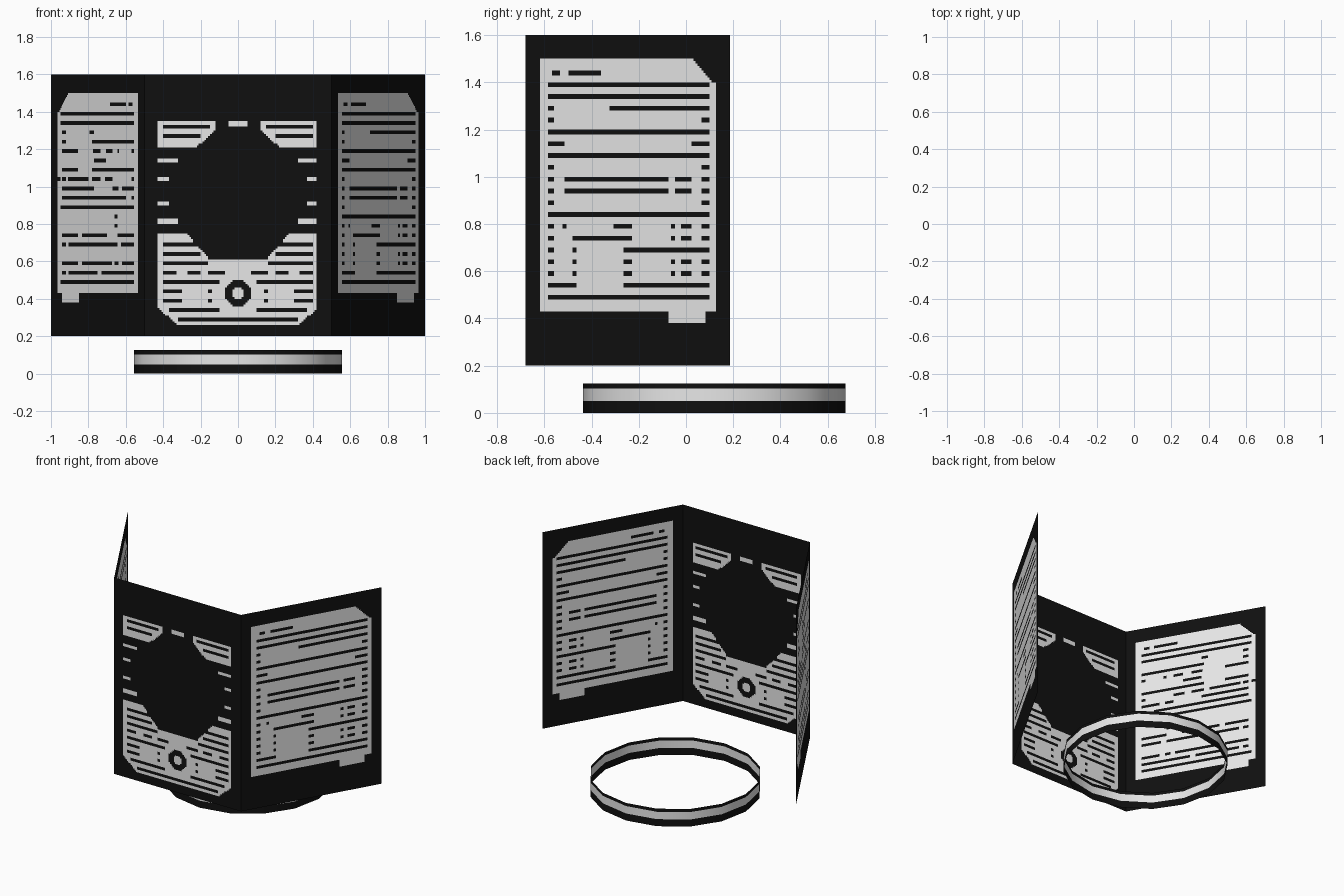
import bpy, bmesh, math
from mathutils import Vector

if "Cube" in bpy.data.objects:
    bpy.data.objects.remove(bpy.data.objects["Cube"])


def make_mat(name, v):
    m = bpy.data.materials.new(name)
    m.diffuse_color = (v, v, v, 1)
    m.use_nodes = True
    m.node_tree.nodes["Principled BSDF"].inputs["Base Color"].default_value = m.diffuse_color
    return m


MATS = [make_mat("screen black", 0.005), make_mat("display light grey", 0.8)]


def finish(bm, name):
    me = bpy.data.meshes.new(name)
    bm.to_mesh(me)
    bm.free()
    for m in MATS:
        me.materials.append(m)
    ob = bpy.data.objects.new(name, me)
    bpy.context.collection.objects.link(ob)
    return ob


def panel(name, start, end, is_light):
    """Thin upright sheet of small cells; is_light(u, z) picks each cell's colour."""
    nu, nz = 100, 140
    a, b = Vector(start), Vector(end)
    bm = bmesh.new()
    grid = [[bm.verts.new((*a.lerp(b, i / nu), 0.2 + j * 0.01)) for i in range(nu + 1)]
            for j in range(nz + 1)]
    for j in range(nz):
        for i in range(nu):
            f = bm.faces.new((grid[j][i], grid[j][i + 1], grid[j + 1][i + 1], grid[j + 1][i]))
            f.material_index = int(is_light((i + 0.5) / nu, 0.205 + j * 0.01))
    return finish(bm, name)


def inside(v, segs):
    return any(lo <= v <= hi for lo, hi in segs)


# Dark dashes of the side displays: u runs from the inner edge, rows start at the bottom
FULL = [(.108, .897)]
L, R = (.108, .142), (.858, .897)
DOT_A, DOT_B, MID = (.23, .245), (.706, .725), (.76, .814)
BARS = [L, (.186, .696), (.73, .814), R]
CELLS = [L, DOT_A, (.48, .52), DOT_B, MID, R]
RIGHT_ROWS = [
    FULL, [(.108, .245), (.485, .897)], CELLS, CELLS, [L, DOT_A, (.485, .897)],
    [L, (.235, .52), DOT_B, MID, R], [L, (.181, .201), (.431, .52), DOT_B, MID, R],
    FULL, [L, R], BARS, BARS, [L, R], FULL, [(.108, .191), (.809, .897)], FULL,
    [L, R], [L, (.407, .897)], FULL, FULL, [(.132, .167), (.206, .368)]]

WIDE, TAG = (.71, .88), (.84, .88)
LEFT_ROWS = [
    FULL, [(.11, .455), (.5, .81), TAG], [(.11, .24), (.28, .315), (.35, .67), WIDE], [],
    [(.11, .25), (.295, .81), TAG], [(.11, .295), (.4, .67), WIDE], [(.295, .315)],
    [(.295, .315)], FULL, [(.11, .145), (.2, .88)], [(.11, .24), (.285, .335), (.54, .88)],
    [(.11, .145), (.335, .42), (.465, .56), (.6, .82), TAG, (.9, .93)],
    [(.11, .56), WIDE], [(.41, .54)],
    [(.11, .145), (.27, .295), (.335, .41), (.465, .55), WIDE],
    [(.11, .56), TAG], [(.54, .585), TAG], FULL, FULL, [(.132, .175), (.2, .37)]]


def side_rule(rows):
    def rule(u, z):
        if .70 < u < .88 and .375 < z < .43:                    # bottom tab
            return True
        if not (.073 < u < .926 and .425 < z < 1.5):
            return False
        if (u - .82) / .10 + (z - 1.40) / .10 > 1 and z > 1.40:  # clipped corner
            return False
        if (u < .083 or u > .916) and z < .435:
            return False
        k = round((z - .49) / .05)
        on_row = abs(z - .49 - k * .05) < .011 and 0 <= k < len(rows)
        return not (on_row and inside(u, rows[k]))
    return rule


# Main display, symmetric about its middle: centre height, then dark dashes by distance from middle
LOWER = {.69: [(.222, .40)], .64: [(.2, .40)], .59: [(.158, .40)],
         .54: [(.072, .163), (.2, .265), (.33, .40)], .49: [(.104, .40)],
         .44: [(.136, .163), (.297, .40)], .39: [(.136, .163), (.30, .40)],
         .34: [(.104, .37)], .29: [(0, .318)]}
UPPER = {1.32: [(.15, .40)], 1.27: [(.20, .40)]}
TICKS = {1.335: [(0, .05)], 1.14: [(.323, .425)], 1.04: [(.37, .425)],
         .91: [(.37, .425)], .815: [(.323, .425)]}


def on_dash(ax, z, table, half=.011):
    return any(abs(z - c) < half and inside(ax, segs) for c, segs in table.items())


def main_rule(u, z):
    ax = abs(u - .5)
    if on_dash(ax, z, TICKS, .0135):
        return True
    if ax > .425:
        return False
    if 1.205 < z < 1.35:                                        # upper corner plates
        edge = .12 if z > 1.305 else .12 + (1.305 - z) * 1.07
        return ax > edge and not on_dash(ax, z, UPPER)
    if .255 < z < .755:                                         # lower console plate
        if z > .605 and ax < .147 + (z - .605) * .89:
            return False
        if z < .35 and ax > .318 + (z - .255) * 1.13:
            return False
        dz = abs(z - .43)                                       # ring-shaped emblem
        if ax + dz < .095 and max(ax, dz) < .072:
            return math.hypot(ax, dz) < .034
        return not on_dash(ax, z, LOWER)
    return False


# Three upright screens, side ones folded back by 60 degrees
YF, YB = -.68, .187
panel("main_screen", (-.5, YF), (.5, YF), main_rule)
panel("right_screen", (.5, YF), (1, YB), side_rule(RIGHT_ROWS))
left_rule = side_rule(LEFT_ROWS)
panel("left_screen", (-1, YB), (-.5, YF), lambda u, z: left_rule(1 - u, z))

# Open base ring with a light middle band
bm = bmesh.new()
N, RAD = 16, .556
loops = [[bm.verts.new((RAD * math.cos(2 * math.pi * i / N), .12 + RAD * math.sin(2 * math.pi * i / N), z))
          for i in range(N)] for z in (0, .05, .103, .125)]
for k in range(3):
    for i in range(N):
        j = (i + 1) % N
        f = bm.faces.new((loops[k][i], loops[k][j], loops[k + 1][j], loops[k + 1][i]))
        f.material_index = int(k == 1)
ring = finish(bm, "base_ring")
bpy.context.view_layer.objects.active = ring
ring.select_set(True)
bpy.ops.object.shade_smooth_by_angle(angle=math.radians(40))
